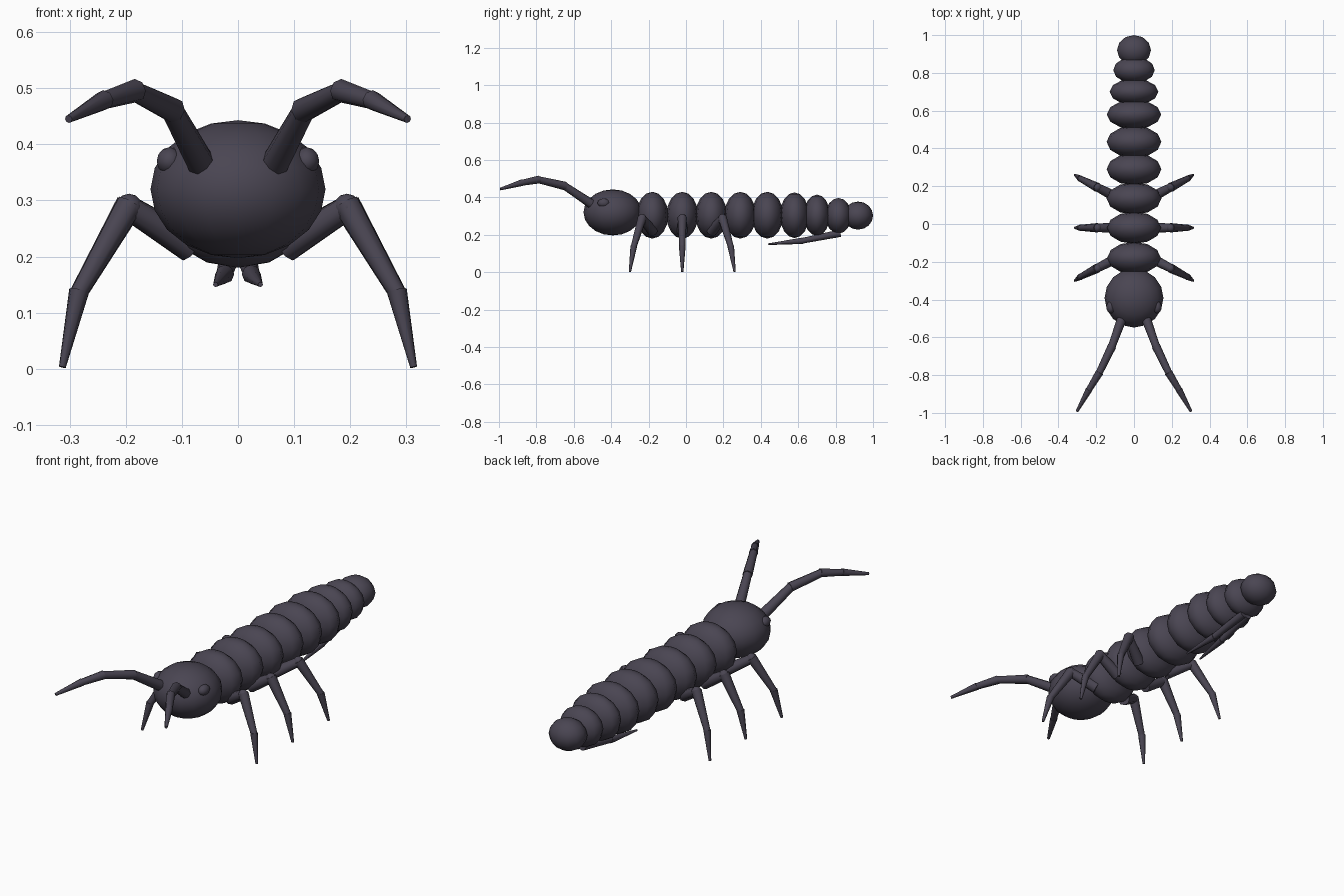
import bpy, math
from mathutils import Vector

cube = bpy.data.objects.get("Cube")
if cube:
    bpy.data.objects.remove(cube, do_unlink=True)

mat = bpy.data.materials.new("dark_slate_purple")
mat.use_nodes = True
colour = (0.068, 0.06, 0.085, 1)
mat.diffuse_color = colour
mat.node_tree.nodes["Principled BSDF"].inputs["Base Color"].default_value = colour


def finish(name, angle):
    obj = bpy.context.object
    obj.name = name
    obj.data.materials.append(mat)
    bpy.ops.object.transform_apply(location=False, rotation=True, scale=True)
    bpy.ops.object.shade_smooth_by_angle(angle=math.radians(angle))
    return obj


def ball(name, centre, radii, segments=16, rings=10):
    bpy.ops.mesh.primitive_uv_sphere_add(segments=segments, ring_count=rings, location=centre)
    bpy.context.object.scale = radii
    return finish(name, 60)


def limb(name, points, radii, sides=8):
    """Chain of tapered, slightly overlapping segments."""
    for i in range(len(points) - 1):
        a, b = Vector(points[i]), Vector(points[i + 1])
        d = (b - a).normalized()
        a = a - d * radii[i] * 0.25
        bpy.ops.mesh.primitive_cone_add(vertices=sides, radius1=radii[i],
                                        radius2=radii[i + 1] * 0.88,
                                        depth=(b - a).length, location=(a + b) / 2)
        bpy.context.object.rotation_euler = d.to_track_quat('Z', 'Y').to_euler()
        finish(f"{name}_{i + 1}", 50)


# Body segments: y, half length, half width, centre height, half height
segments = [(-0.18, 0.085, 0.142, 0.305, 0.125), (-0.02, 0.085, 0.143, 0.305, 0.125),
            (0.135, 0.085, 0.145, 0.305, 0.125), (0.29, 0.085, 0.145, 0.305, 0.125),
            (0.435, 0.085, 0.145, 0.305, 0.125), (0.58, 0.078, 0.144, 0.305, 0.122),
            (0.70, 0.07, 0.129, 0.305, 0.11), (0.815, 0.07, 0.11, 0.302, 0.095),
            (0.92, 0.08, 0.09, 0.303, 0.075)]
for i, (y, ly, lx, z, lz) in enumerate(segments):
    ball(f"body_segment_{i + 1}", (0, y, z), (lx, ly, lz), 12, 8)

# Head
ball("head", (0, -0.392, 0.32), (0.156, 0.156, 0.123))

for side, s in (("left", 1), ("right", -1)):
    # Eyes
    ball(f"{side}_eye", (s * 0.122, -0.44, 0.37), (0.024, 0.034, 0.025), 10, 6)

    # Antennae
    limb(f"{side}_antenna",
         [(s * 0.06, -0.49, 0.355), (s * 0.118, -0.65, 0.462), (s * 0.185, -0.79, 0.495),
          (s * 0.24, -0.88, 0.478), (s * 0.302, -0.992, 0.445)],
         [0.026, 0.023, 0.021, 0.018, 0.008])

    # Legs: splay moves the outer joints forward or backward
    for place, y, splay in (("front", -0.18, -1), ("middle", -0.02, 0), ("back", 0.14, 1)):
        limb(f"{side}_{place}_leg",
             [(s * 0.09, y, 0.222), (s * 0.196, y + splay * 0.055, 0.288),
              (s * 0.284, y + splay * 0.1, 0.135), (s * 0.313, y + splay * 0.12, 0.003)],
             [0.029, 0.025, 0.018, 0.007])
        ball(f"{side}_{place}_knee", (s * 0.194, y + splay * 0.055, 0.288),
             (0.024, 0.024, 0.024), 8, 6)

    # Forked tail folded forward under the body
    limb(f"{side}_tail_prong",
         [(s * 0.012, 0.82, 0.208), (s * 0.024, 0.62, 0.168), (s * 0.04, 0.44, 0.15)],
         [0.02, 0.017, 0.005])
